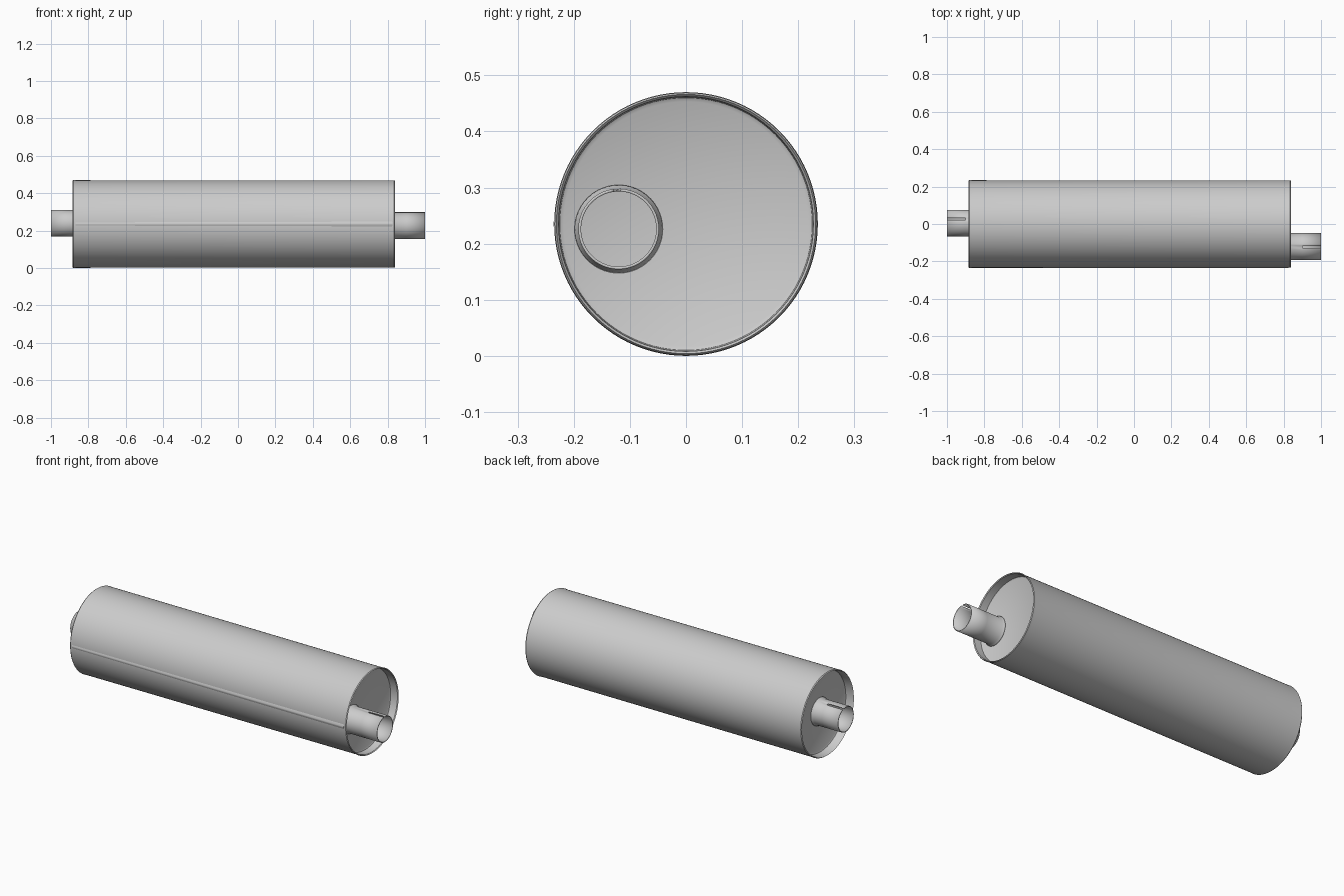
import bpy, bmesh
from math import sin, cos, pi, asin

if "Cube" in bpy.data.objects:
    bpy.data.objects.remove(bpy.data.objects["Cube"])

CZ = 0.235  # height of the body axis


def finish(name, bm):
    mesh = bpy.data.meshes.new(name)
    bm.to_mesh(mesh)
    bm.free()
    obj = bpy.data.objects.new(name, mesh)
    bpy.context.collection.objects.link(obj)
    bpy.ops.object.select_all(action='DESELECT')
    obj.select_set(True)
    bpy.context.view_layer.objects.active = obj
    bpy.ops.object.shade_smooth_by_angle(angle=0.6)
    return obj


def lathe_x(name, profile, y=0.0, z=CZ, steps=96):
    """Spin an (x, radius) profile around an axis parallel to x."""
    bm = bmesh.new()
    verts = [bm.verts.new((px, y, z + r)) for px, r in profile]
    edges = [bm.edges.new(p) for p in zip(verts, verts[1:])]
    bmesh.ops.spin(bm, geom=verts + edges, cent=(0, y, z), axis=(1, 0, 0),
                   angle=2 * pi, steps=steps, use_duplicate=False)
    bmesh.ops.remove_doubles(bm, verts=bm.verts, dist=1e-5)
    bmesh.ops.recalc_face_normals(bm, faces=bm.faces)
    return finish(name, bm)


def slotted_pipe(name, base, tip, y, z, r, slot_y, slot_w=0.013, slot_len=0.1):
    """Open tube with a weld flare at its base and a slot cut into its tip."""
    d = 1 if tip > base else -1
    half = asin(slot_w / 2 / r)
    mid = pi / 2 - asin((slot_y - y) / r)
    n = 48
    angles = [mid + half + (2 * pi - 2 * half) * i / n for i in range(n + 1)]
    rings = [(base, r + 0.007), (base + d * 0.006, r + 0.005),
             (base + d * 0.014, r), (tip - d * slot_len, r), (tip, r)]
    bm = bmesh.new()
    grid = [[bm.verts.new((x, y + rr * cos(a), z + rr * sin(a))) for a in angles]
            for x, rr in rings]
    for k in range(len(rings) - 1):
        # the strip closing the circle is left out along the slot
        for j in range(n + 1 if k < len(rings) - 2 else n):
            m = (j + 1) % (n + 1)
            quad = [grid[k][j], grid[k][m], grid[k + 1][m], grid[k + 1][j]]
            bm.faces.new(quad if d > 0 else quad[::-1])
    obj = finish(name, bm)
    wall = obj.modifiers.new("wall", 'SOLIDIFY')
    wall.thickness = 0.005
    wall.offset = -1
    return obj


# Drum with recessed end plates and thin rolled rims
lathe_x("muffler_body", [
    (-0.835, 0.0), (-0.835, 0.218), (-0.839, 0.225), (-0.880, 0.228),
    (-0.885, 0.231), (-0.880, 0.235), (-0.865, 0.234),
    (0.820, 0.232), (0.835, 0.234), (0.840, 0.231), (0.835, 0.227),
    (0.794, 0.225), (0.790, 0.218), (0.790, 0.0)])

# Centred inlet and offset outlet
slotted_pipe("inlet_pipe", -0.836, -1.0, 0.005, 0.238, 0.071, 0.027)
slotted_pipe("outlet_pipe", 0.789, 1.0, -0.12, 0.226, 0.072, -0.123)

# Lengthwise seam along the front of the drum
bm = bmesh.new()
ends = []
for x in (-0.87, 0.825):
    ends.append([bm.verts.new((x, py, CZ + pz))
                 for py, pz in ((-0.230, 0.016), (-0.2365, 0.003),
                                (-0.2365, -0.003), (-0.230, -0.016))])
for i in range(4):
    j = (i + 1) % 4
    bm.faces.new((ends[0][i], ends[0][j], ends[1][j], ends[1][i]))
for loop in ends:
    bm.faces.new(loop)
bmesh.ops.recalc_face_normals(bm, faces=bm.faces)
finish("body_seam", bm)
